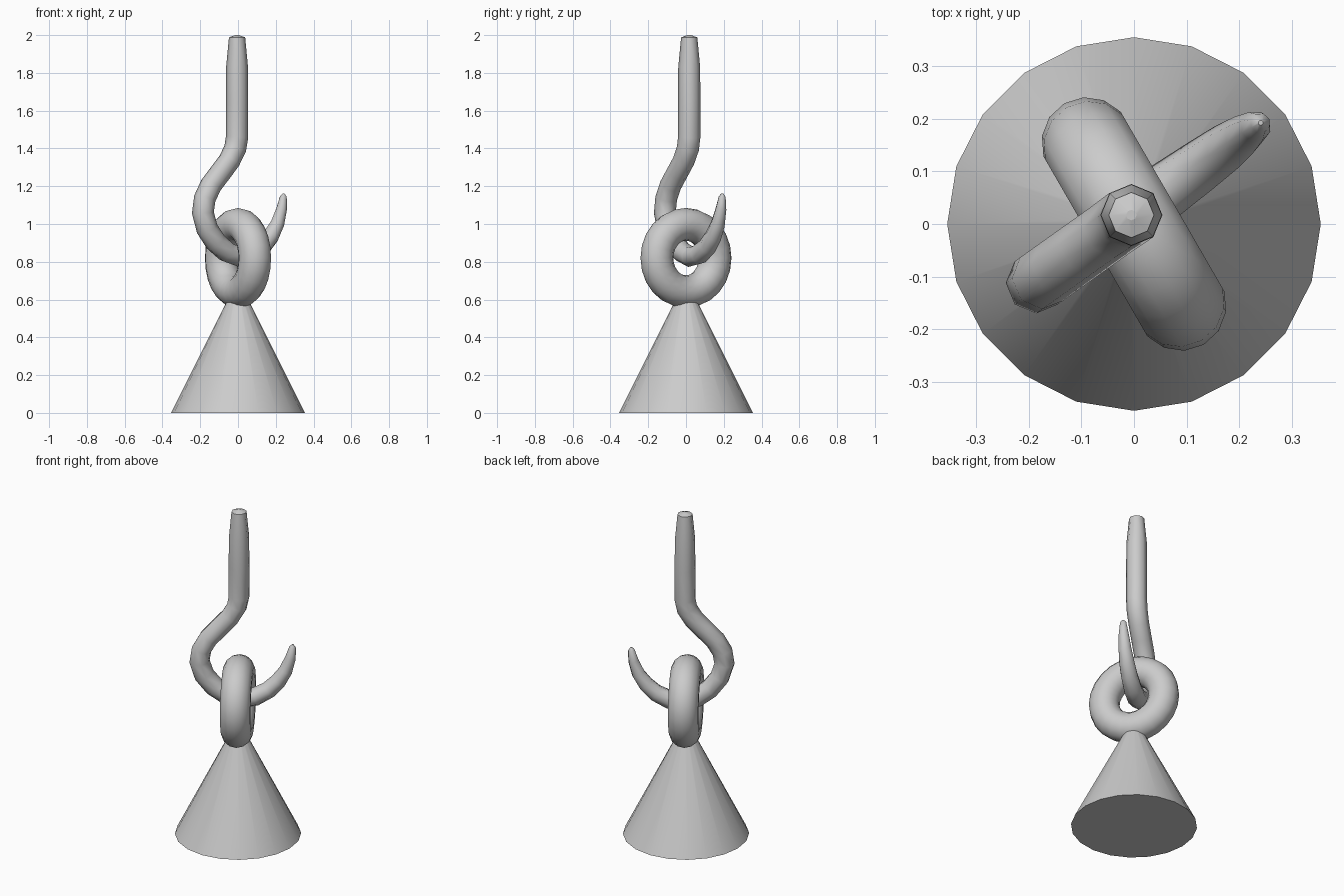
import bpy, math

if "Cube" in bpy.data.objects:
    bpy.data.objects.remove(bpy.data.objects["Cube"])


def smooth(obj, name, angle=40):
    obj.name = name
    bpy.ops.object.select_all(action='DESELECT')
    obj.select_set(True)
    bpy.context.view_layer.objects.active = obj
    bpy.ops.object.shade_smooth_by_angle(angle=math.radians(angle))


# weight: 20-sided cone, its tip buried in the ring
bpy.ops.mesh.primitive_cone_add(vertices=20, radius1=0.355, radius2=0.03,
                                depth=0.65, location=(0, 0, 0.325))
smooth(bpy.context.object, "weight_cone")

# eye ring standing on the weight
bpy.ops.mesh.primitive_torus_add(major_segments=24, minor_segments=14,
                                 major_radius=0.178, minor_radius=0.087,
                                 location=(0, 0, 0.82),
                                 rotation=(math.pi / 2, 0, math.radians(-60)))
smooth(bpy.context.object, "eye_ring", 60)

# hook: planar path (offset, height, radius) from shank top to pointed tip
path = [(0, 2.0, 0.01), (0, 1.988, 0.043), (0, 1.83, 0.058), (0, 1.65, 0.059),
        (0, 1.46, 0.059), (-0.012, 1.40, 0.059), (-0.05, 1.335, 0.058),
        (-0.11, 1.27, 0.058), (-0.17, 1.205, 0.058), (-0.21, 1.135, 0.058),
        (-0.222, 1.06, 0.058), (-0.195, 0.975, 0.058), (-0.14, 0.905, 0.058),
        (-0.07, 0.853, 0.057), (0.01, 0.828, 0.056), (0.09, 0.839, 0.054),
        (0.165, 0.88, 0.05), (0.22, 0.935, 0.046), (0.262, 1.0, 0.039),
        (0.29, 1.08, 0.03), (0.301, 1.145, 0.019), (0.302, 1.162, 0.005)]
ang = math.radians(35.5)
curve = bpy.data.curves.new("hook", 'CURVE')
curve.dimensions = '3D'
curve.bevel_depth = 1.0
curve.bevel_resolution = 2
curve.use_fill_caps = True
spline = curve.splines.new('POLY')
spline.points.add(len(path) - 1)
for p, (u, z, r) in zip(spline.points, path):
    p.co = (-0.005 + u * math.cos(ang), 0.017 + u * math.sin(ang), z, 1)
    p.radius = r
hook = bpy.data.objects.new("hook", curve)
bpy.context.collection.objects.link(hook)
bpy.ops.object.select_all(action='DESELECT')
hook.select_set(True)
bpy.context.view_layer.objects.active = hook
bpy.ops.object.convert(target='MESH')
smooth(bpy.context.object, "hook", 60)
